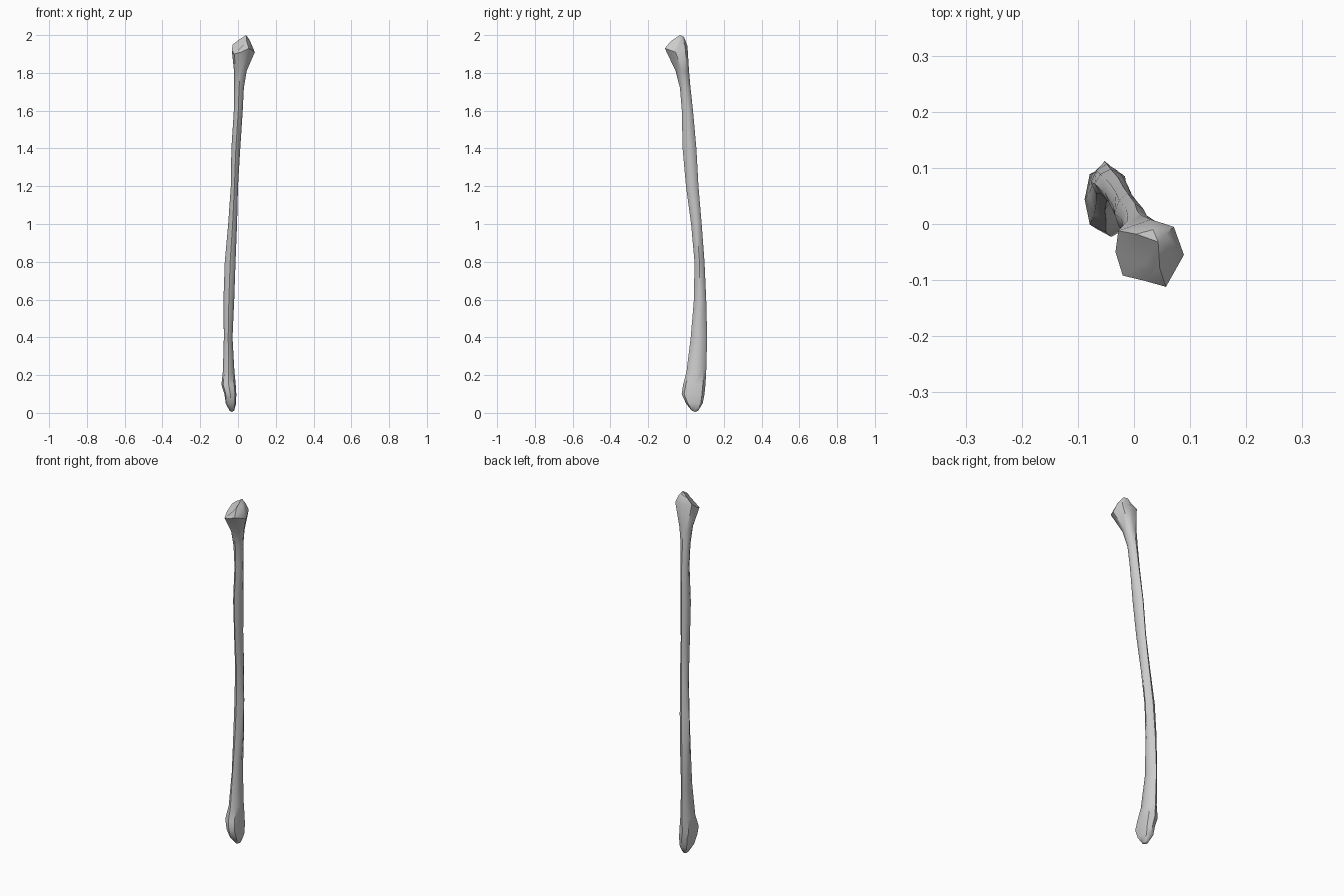
import bpy, bmesh
from math import cos, sin, pi

SIDES = 8

# Shaft cross-sections: z, x min, x max, y min, y max, corner fullness
SECTIONS = [
    (0.012, -0.045, -0.020, 0.030, 0.065, 0.75),
    (0.05, -0.065, -0.010, 0.000, 0.088, 0.78),
    (0.10, -0.072, -0.009, -0.023, 0.098, 0.78),
    (0.15, -0.088, -0.012, -0.015, 0.103, 0.76),
    (0.22, -0.080, -0.019, 0.003, 0.107, 0.70),
    (0.40, -0.075, -0.029, 0.025, 0.112, 0.65),
    (0.60, -0.077, -0.020, 0.042, 0.107, 0.65),
    (0.80, -0.070, -0.013, 0.045, 0.098, 0.65),
    (1.00, -0.052, -0.005, 0.027, 0.083, 0.65),
    (1.20, -0.038, 0.000, 0.000, 0.066, 0.68),
    (1.40, -0.035, 0.012, -0.018, 0.055, 0.65),
    (1.60, -0.022, 0.025, -0.022, 0.037, 0.65),
    (1.72, -0.020, 0.031, -0.032, 0.024, 0.68),
    (1.81, -0.021, 0.046, -0.055, 0.016, 0.72),
]

# Head rim and the sloping joint facet above it, counter-clockwise from +x
RIM = [(0.089, -0.055, 1.91), (0.071, -0.005, 1.94), (0.030, 0.008, 1.94),
       (-0.028, -0.012, 1.95), (-0.033, -0.050, 1.92), (-0.020, -0.092, 1.90),
       (0.018, -0.101, 1.91), (0.057, -0.112, 1.93)]
FACET = [(0.064, -0.050, 1.968), (0.057, -0.018, 1.98), (0.034, -0.010, 1.99),
         (0.004, -0.018, 1.975), (0.013, -0.045, 1.955), (0.020, -0.070, 1.94),
         (0.034, -0.080, 1.955), (0.046, -0.080, 1.968)]


def section_ring(z, x0, x1, y0, y1, full):
    ring = []
    for i in range(SIDES):
        a = 2 * pi * i / SIDES
        k = full / cos(pi / 4) if i % 2 else 1.0
        ring.append(((x0 + x1) / 2 + (x1 - x0) / 2 * k * cos(a),
                     (y0 + y1) / 2 + (y1 - y0) / 2 * k * sin(a), z))
    return ring


# Loft the bone through all rings
bm = bmesh.new()
rings = [[bm.verts.new(p) for p in ring]
         for ring in [section_ring(*s) for s in SECTIONS] + [RIM, FACET]]
for lo, hi in zip(rings, rings[1:]):
    for i in range(SIDES):
        j = (i + 1) % SIDES
        bm.faces.new((lo[i], lo[j], hi[j], hi[i]))

# Close both ends with a point
for ring, tip in ((rings[0], (-0.032, 0.048, 0.005)), (rings[-1], (0.043, -0.032, 2.0))):
    v = bm.verts.new(tip)
    for i in range(SIDES):
        bm.faces.new((ring[i], ring[(i + 1) % SIDES], v))
bmesh.ops.recalc_face_normals(bm, faces=bm.faces)

mesh = bpy.data.meshes.new("long_bone")
bm.to_mesh(mesh)
bm.free()
bone = bpy.data.objects.new("long_bone", mesh)
bpy.context.collection.objects.link(bone)

# Smooth shaft, crisp facet edges
bpy.context.view_layer.objects.active = bone
bone.select_set(True)
bpy.ops.object.shade_smooth_by_angle(angle=0.8)
